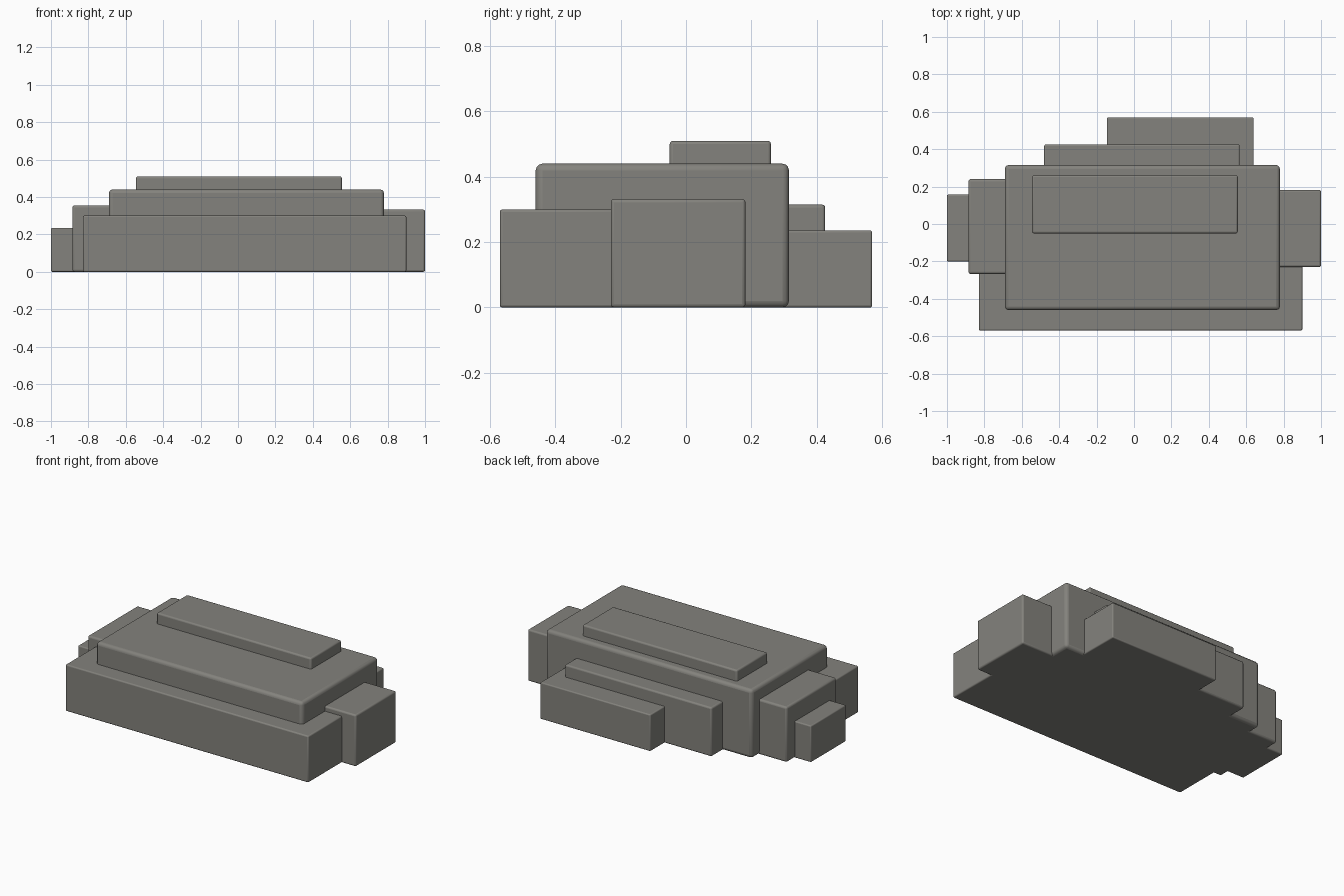
import bpy

# Remove the default cube
cube = bpy.data.objects.get("Cube")
if cube:
    bpy.data.objects.remove(cube, do_unlink=True)

# Single warm stone grey
stone = bpy.data.materials.new("warm_grey_stone")
stone.use_nodes = True
colour = (0.23, 0.225, 0.205, 1)
stone.diffuse_color = colour
shader = next(n for n in stone.node_tree.nodes if n.type == "BSDF_PRINCIPLED")
shader.inputs["Base Color"].default_value = colour
shader.inputs["Roughness"].default_value = 0.9


def block(name, x, y, z, bevel):
    """Rounded box spanning the given (min, max) ranges."""
    spans = (x, y, z)
    bpy.ops.mesh.primitive_cube_add(size=1, location=[sum(s) / 2 for s in spans])
    obj = bpy.context.object
    obj.name = name
    obj.scale = [s[1] - s[0] for s in spans]
    bpy.ops.object.transform_apply(location=False, rotation=False, scale=True)
    obj.data.materials.append(stone)
    mod = obj.modifiers.new("rounded_edges", "BEVEL")
    mod.width = bevel
    mod.segments = 3
    bpy.ops.object.shade_smooth_by_angle()
    return obj


# Central mass and the slab on top
block("main_block", (-0.69, 0.78), (-0.46, 0.315), (0, 0.44), 0.02)
block("top_slab", (-0.545, 0.555), (-0.05, 0.26), (0.3, 0.51), 0.01)

# Steps around the sides, sunk into the main block
block("front_step", (-0.83, 0.9), (-0.57, -0.2), (0, 0.3), 0.008)
block("left_step", (0.5, 1.0), (-0.23, 0.182), (0, 0.332), 0.01)
block("right_inner_step", (-0.885, -0.5), (-0.267, 0.24), (0, 0.355), 0.012)
block("right_outer_step", (-1.0, -0.6), (-0.2, 0.157), (0, 0.235), 0.007)
block("back_inner_step", (-0.48, 0.565), (0.1, 0.426), (0, 0.315), 0.01)
block("back_outer_step", (-0.145, 0.64), (0.2, 0.57), (0, 0.236), 0.007)
